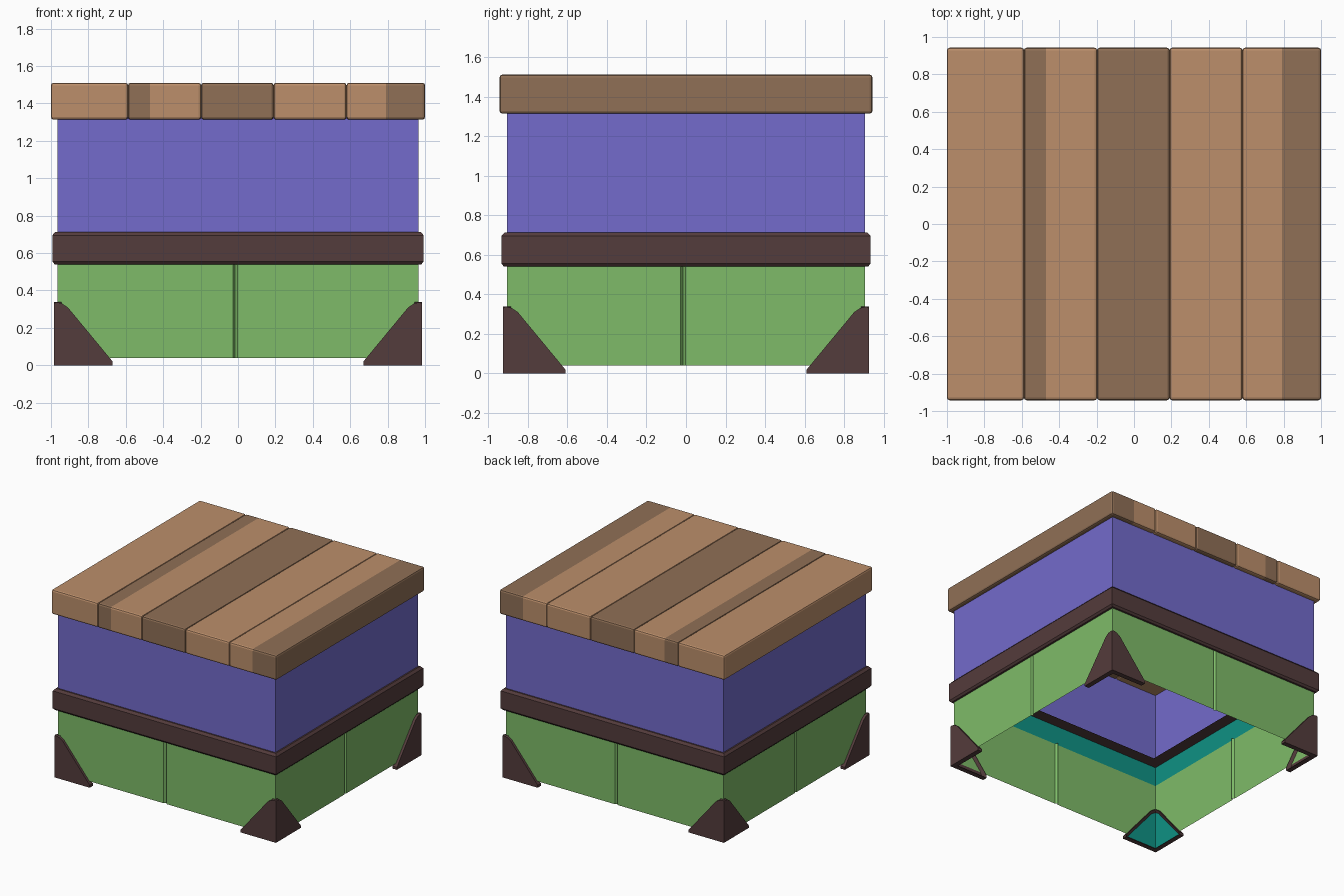
import bpy, bmesh

if "Cube" in bpy.data.objects:
    bpy.data.objects.remove(bpy.data.objects["Cube"])

def mat(name, rgb):
    m = bpy.data.materials.new(name)
    lin = [((c / 255 + 0.055) / 1.055) ** 2.4 for c in rgb]
    m.diffuse_color = (*lin, 1)
    m.use_nodes = True
    m.node_tree.nodes["Principled BSDF"].inputs["Base Color"].default_value = m.diffuse_color
    return m

LIGHT = mat("light wood", (188, 143, 107))
DARK = mat("dark wood", (144, 112, 86))
BLUE = mat("blue panel", (115, 107, 204))
GREEN = mat("green panel", (126, 187, 104))
BROWN = mat("dark brown trim", (84, 60, 60))
TEAL = mat("teal lining", (15, 145, 132))

HX, HY = 0.965, 0.905   # wall half sizes

def finish(name, bm, mats, bevel=0):
    me = bpy.data.meshes.new(name)
    bm.to_mesh(me)
    bm.free()
    for m in mats:
        me.materials.append(m)
    ob = bpy.data.objects.new(name, me)
    bpy.context.collection.objects.link(ob)
    if bevel:
        b = ob.modifiers.new("bevel", 'BEVEL')
        b.width, b.segments, b.limit_method = bevel, 2, 'ANGLE'
        b.angle_limit = 0.7
    return ob

def outline(out, groove):
    # rectangle offset from the walls, optionally with a V groove in each side
    x, y = HX + out, HY + out
    if not groove:
        return [(-x, -y), (x, -y), (x, y), (-x, y)]
    m, w, d = -0.015, 0.012, 0.016
    return [(-x, -y), (m - w, -y), (m, -y + d), (m + w, -y),
            (x, -y), (x, m - w), (x - d, m), (x, m + w),
            (x, y), (m + w, y), (m, y - d), (m - w, y),
            (-x, y), (-x, m + w), (-x + d, m), (-x, m - w)]

def band(name, profile, material, groove=False):
    # sweep an (offset, z) profile around the chest
    bm = bmesh.new()
    rings = [[bm.verts.new((x, y, z)) for x, y in outline(o, groove)] for o, z in profile]
    for a, b in zip(rings, rings[1:]):
        for i in range(len(a)):
            j = (i + 1) % len(a)
            bm.faces.new((a[i], a[j], b[j], b[i]))
    return finish(name, bm, [material])

# walls, open underneath
band("lower_wall", [(0, 0.04), (0, 0.55)], GREEN, True)
band("upper_wall", [(0, 0.70), (0, 1.33)], BLUE)

# middle trim, its inner lining and inner lip
band("middle_trim", [(0, 0.54), (0.015, 0.54), (0.028, 0.555), (0.028, 0.695),
                     (0.012, 0.713), (0, 0.713)], BROWN)
band("trim_lining", [(-0.002, 0.70), (-0.002, 0.545)], TEAL)
band("trim_lip", [(-0.10, 0.70), (0, 0.70)], BROWN)

# top planks: x range and the x range painted dark
planks = [(-1.0, -0.588, None), (-0.588, -0.197, (-0.6, -0.47)),
          (-0.197, 0.19, (-0.3, 0.3)), (0.19, 0.58, None), (0.58, 1.0, (0.79, 1.1))]
for n, (x0, x1, dark) in enumerate(planks):
    bm = bmesh.new()
    bmesh.ops.create_cube(bm, size=1)
    for v in bm.verts:
        v.co = ((x0 + x1) / 2 + v.co.x * (x1 - x0), v.co.y * 1.885, 1.412 + v.co.z * 0.197)
    for cut in dark or ():
        if x0 < cut < x1:
            bmesh.ops.bisect_plane(bm, geom=bm.verts[:] + bm.edges[:] + bm.faces[:],
                                   plane_co=(cut, 0, 0), plane_no=(1, 0, 0))
    for f in bm.faces:
        x = f.calc_center_median().x
        f.material_index = int(bool(dark) and dark[0] < x < dark[1])
    finish(f"top_plank_{n + 1}", bm, [LIGHT, DARK], 0.014)

# corner brackets: two triangular plates each, hollowed on the inside
PLATE = [(0, 0), (0.315, 0), (0.315, 0.02), (0.075, 0.31), (0.045, 0.33), (0.015, 0.338), (0, 0.33)]

def bracket_plate(name, sx, sy, along_x, lined):
    def place(a, t, z):
        dx, dy = (a, t) if along_x else (t, a)
        return (sx * (HX + 0.02 - dx), sy * (HY + 0.02 - dy), z)
    bm = bmesh.new()
    outer = [bm.verts.new(place(a, 0, z)) for a, z in PLATE]
    inner = [bm.verts.new(place(a, 0.04, z)) for a, z in PLATE]
    bm.faces.new(outer)
    back = bm.faces.new(inner)
    for i in range(len(outer)):
        j = (i + 1) % len(outer)
        bm.faces.new((outer[i], outer[j], inner[j], inner[i]))
    bmesh.ops.recalc_face_normals(bm, faces=bm.faces[:])
    bmesh.ops.inset_region(bm, faces=[back], thickness=0.022,
                           depth=-0.017 if lined else -0.023)
    back.material_index = int(lined)
    finish(name, bm, [BROWN, TEAL])

for sx, side in ((-1, "left"), (1, "right")):
    for sy, end in ((-1, "front"), (1, "back")):
        for along_x in (True, False):
            kind = "wide" if along_x else "side"
            bracket_plate(f"{end}_{side}_bracket_{kind}", sx, sy, along_x,
                          sx < 0 and sy < 0)
